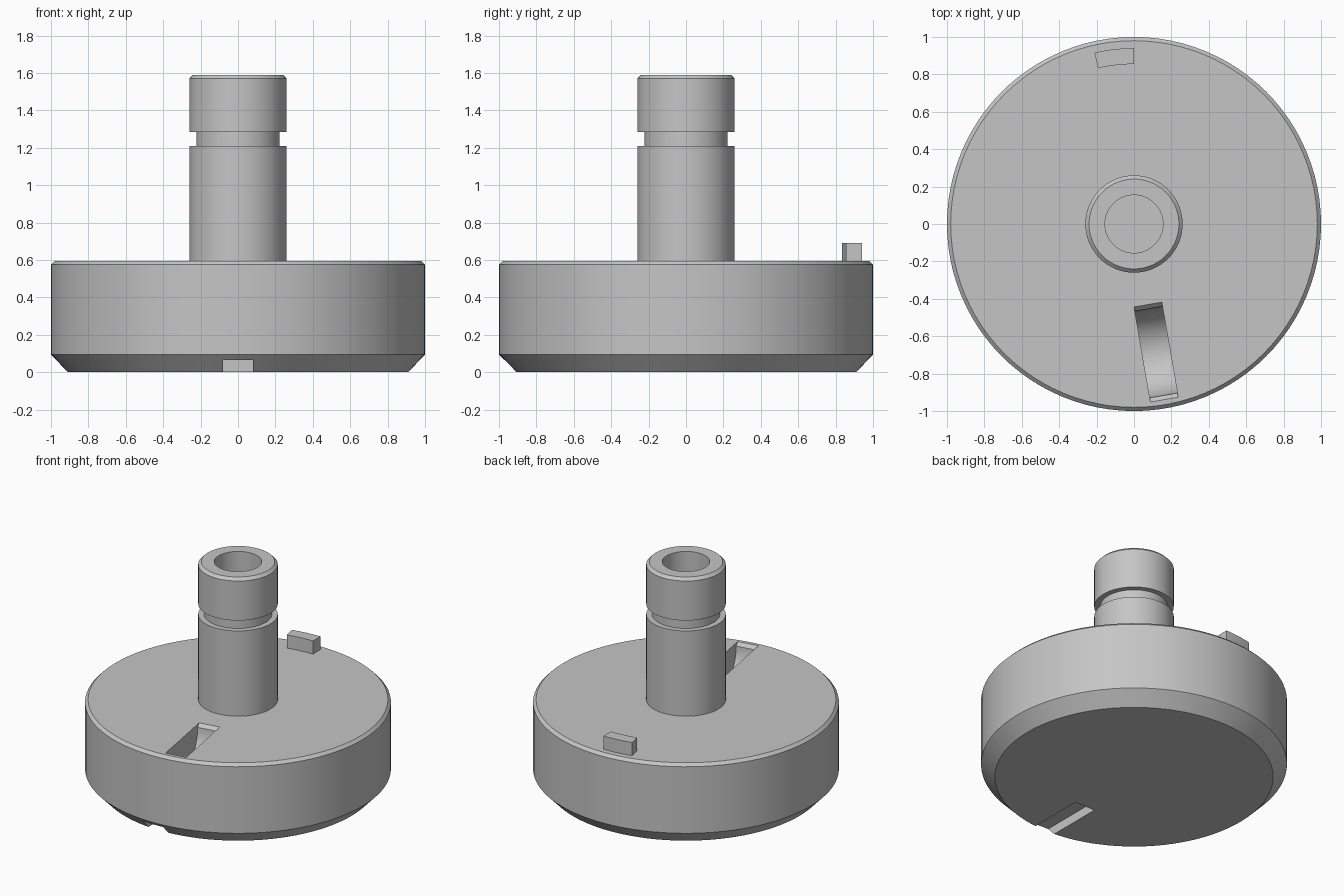
import bpy, bmesh
from math import sin, cos, pi, radians
from mathutils import Matrix

default = bpy.data.objects.get("Cube")
if default:
    bpy.data.objects.remove(default, do_unlink=True)

# Plain grey metal
metal = bpy.data.materials.new("grey metal")
metal.use_nodes = True
GREY = (0.56, 0.56, 0.56, 1)
metal.diffuse_color = GREY
metal.node_tree.nodes["Principled BSDF"].inputs["Base Color"].default_value = GREY


def make_object(name, bm):
    bmesh.ops.recalc_face_normals(bm, faces=bm.faces[:])
    mesh = bpy.data.meshes.new(name)
    bm.to_mesh(mesh)
    bm.free()
    mesh.materials.append(metal)
    obj = bpy.data.objects.new(name, mesh)
    bpy.context.collection.objects.link(obj)
    return obj


def revolve(name, profile, steps=96):
    """Lathe an (r, z) profile around the z axis."""
    bm = bmesh.new()
    verts = [bm.verts.new((r, 0, z)) for r, z in profile]
    edges = [bm.edges.new(pair) for pair in zip(verts, verts[1:])]
    bmesh.ops.spin(bm, geom=verts + edges, cent=(0, 0, 0), axis=(0, 0, 1),
                   angle=2 * pi, steps=steps)
    bmesh.ops.remove_doubles(bm, verts=bm.verts[:], dist=1e-4)
    return make_object(name, bm)


def extrude(name, points, offset, turn=0):
    """Extrude a flat outline by an offset, then turn it about z."""
    bm = bmesh.new()
    face = bm.faces.new([bm.verts.new(p) for p in points])
    grown = bmesh.ops.extrude_face_region(bm, geom=[face], use_keep_orig=True)
    moved = [v for v in grown["geom"] if isinstance(v, bmesh.types.BMVert)]
    bmesh.ops.translate(bm, verts=moved, vec=offset)
    bm.transform(Matrix.Rotation(turn, 4, "Z"))
    return make_object(name, bm)


def activate(obj):
    bpy.ops.object.select_all(action="DESELECT")
    obj.select_set(True)
    bpy.context.view_layer.objects.active = obj


def cut(target, cutter):
    cutter.hide_render = True
    mod = target.modifiers.new("cut", "BOOLEAN")
    mod.operation = "DIFFERENCE"
    mod.solver = "EXACT"
    mod.object = cutter
    activate(target)
    bpy.ops.object.modifier_apply(modifier=mod.name)
    bpy.data.objects.remove(cutter, do_unlink=True)


# Disc with chamfered rims, grooved shank and blind bore
TOP = 0.595
body = revolve("disc_and_shank", [
    (0, 0), (0.91, 0), (1, 0.095), (1, TOP - 0.02), (0.98, TOP),
    (0.26, TOP), (0.26, 1.21), (0.222, 1.21), (0.222, 1.285), (0.26, 1.285),
    (0.26, 1.57), (0.24, 1.59), (0.155, 1.59), (0.155, 0.9), (0, 0.9)])

# Round-bottomed radial slot in the top face, with bevelled ends
MID, RADIUS, BEVEL, WIDTH = 0.695, 0.235, 0.023, 0.15
floor = TOP - BEVEL
lip = RADIUS + 2 * BEVEL
outline = [(MID - lip, TOP + BEVEL)]
outline += [(MID - RADIUS * cos(pi * i / 32), floor - RADIUS * sin(pi * i / 32))
            for i in range(33)]
outline += [(MID + lip, TOP + BEVEL)]
cut(body, extrude("slot_cutter", [(-WIDTH / 2, -r, z) for r, z in outline],
                  (WIDTH, 0, 0), radians(9.8)))

# Square notch under the front edge
cut(body, extrude("notch_cutter",
                  [(-0.08, -0.5, -0.1), (0.08, -0.5, -0.1),
                   (0.08, -1.2, -0.1), (-0.08, -1.2, -0.1)], (0, 0, 0.165)))

# Curved locating lug near the back edge
angles = [radians(13) * i / 8 for i in range(9)]
ring = [(0.94, a) for a in angles] + [(0.855, a) for a in reversed(angles)]
lug = extrude("locating_lug", [(-r * sin(a), r * cos(a), TOP - 0.01) for r, a in ring],
              (0, 0, 0.105))

for obj in (body, lug):
    activate(obj)
    bpy.ops.object.shade_smooth_by_angle(angle=radians(30))
